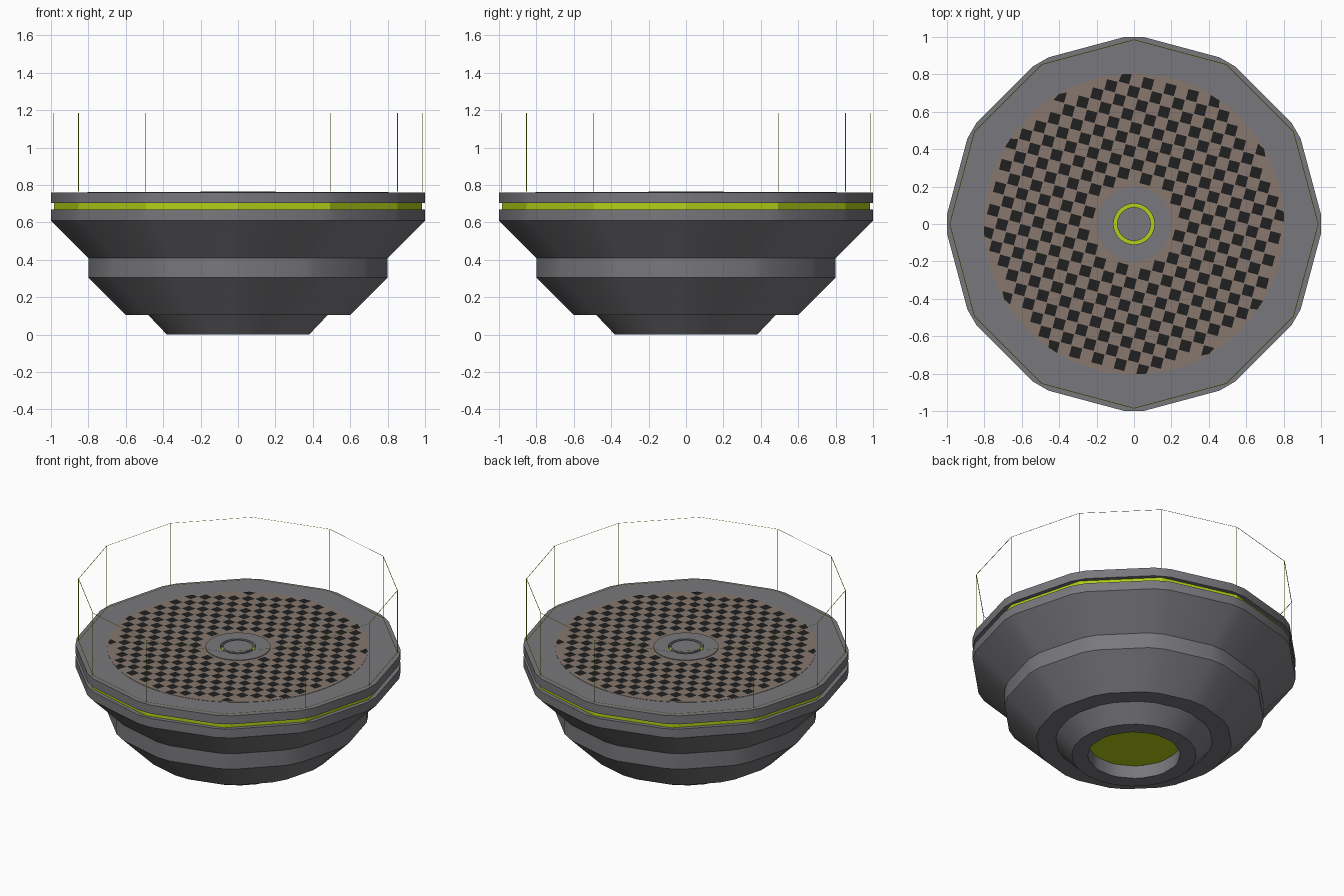
import bpy, bmesh, math
from mathutils import Matrix, Vector

if "Cube" in bpy.data.objects:
    bpy.data.objects.remove(bpy.data.objects["Cube"])


def material(name, rgb):
    m = bpy.data.materials.new(name)
    m.diffuse_color = (*rgb, 1)
    m.use_nodes = True
    m.node_tree.nodes["Principled BSDF"].inputs["Base Color"].default_value = m.diffuse_color
    return m


GREY = material("grey metal", (0.19, 0.19, 0.205))
GREEN = material("lime green", (0.45, 0.62, 0.008))
BROWN = material("brown mesh", (0.24, 0.185, 0.155))
DARK = material("near black", (0.014, 0.014, 0.014))


def chamfered(r, z):
    """Twelve-sided ring whose corners are cut to a constant width."""
    pts = []
    for i in range(12):
        rot = Matrix.Rotation(math.radians(30 * i), 3, 'Z')
        pts += [rot @ Vector((r, s * 0.05, z)) for s in (-1, 1)]
    return pts


def regular(n):
    def ring(r, z):
        return [Vector((r * math.cos(2 * math.pi * i / n),
                        r * math.sin(2 * math.pi * i / n), z)) for i in range(n)]
    return ring


def finish(name, bm, mats, smooth=False):
    mesh = bpy.data.meshes.new(name)
    bm.to_mesh(mesh)
    bm.free()
    for m in mats:
        mesh.materials.append(m)
    ob = bpy.data.objects.new(name, mesh)
    bpy.context.collection.objects.link(ob)
    if smooth:
        bpy.ops.object.select_all(action='DESELECT')
        ob.select_set(True)
        bpy.context.view_layer.objects.active = ob
        bpy.ops.object.shade_smooth_by_angle(angle=math.radians(32))
    return ob


def lathe(name, profile, ring, mats, cap_start=False, cap_end=False, rule=None, smooth=True):
    """Skin a list of (radius, height) rings; profile runs from bottom outwards and up."""
    bm = bmesh.new()
    rings = [[bm.verts.new(p) for p in ring(r, z)] for r, z in profile]
    n = len(rings[0])
    for k, (a, b) in enumerate(zip(rings, rings[1:])):
        for i in range(n):
            j = (i + 1) % n
            f = bm.faces.new((a[i], a[j], b[j], b[i]))
            f.material_index = rule(k) if rule else 0
    if cap_start:
        bm.faces.new(rings[0][::-1])
    if cap_end:
        bm.faces.new(rings[-1])
    return finish(name, bm, mats, smooth)


# Stepped housing, open at the bottom recess and under the grille
lathe("housing", [(0.28, 0.09), (0.28, 0), (0.38, 0), (0.48, 0.105), (0.6, 0.105),
                  (0.8, 0.305), (0.8, 0.41), (1, 0.61), (1, 0.67), (0.95, 0.67)],
      chamfered, [GREY])
lathe("top_rim", [(0.95, 0.703), (1, 0.703), (1, 0.76), (0.78, 0.76)], chamfered, [GREY])

# Green strip in the side groove and green plate in the bottom recess
lathe("side_strip", [(0.985, 0.669), (0.985, 0.704)], regular(12), [GREEN], smooth=False)
lathe("bottom_plate", [(0.285, 0.088), (0.285, 0.092)], chamfered, [GREEN], True, True, smooth=False)

# Grille: brown annulus with dark checks
TOP = 0.762
lathe("grille", [(0.805, 0.758), (0.805, TOP), (0.195, TOP)], regular(64), [BROWN])
bm = bmesh.new()
cell, half = 0.062, 0.029
turn = Matrix.Rotation(math.radians(-15), 3, 'Z')
for i in range(-14, 15):
    for j in range(-14, 15):
        c = turn @ Vector((i * cell, j * cell, 0))
        if (i + j) % 2 or not 0.2 < c.length < 0.79:
            continue
        corners = []
        for sx, sy in ((-1, -1), (1, -1), (1, 1), (-1, 1)):
            p = c + turn @ Vector((sx * half, sy * half, 0))
            p *= min(max(p.length, 0.2), 0.803) / p.length
            corners.append(bm.verts.new((p.x, p.y, TOP + 0.002)))
        bm.faces.new(corners)
finish("grille_checks", bm, [DARK])

# Centre hub with a green-floored groove
lathe("centre_hub", [(0.2, 0.755), (0.2, 0.766), (0.109, 0.766), (0.109, 0.735),
                     (0.09, 0.735), (0.09, 0.766)],
      regular(48), [GREY, GREEN], cap_end=True, rule=lambda k: int(k == 3))

# Hair-thin frame of the clear screen: flat top and bottom rings, radial uprights
R0, R1, Z0, Z1 = 0.983, 0.987, 0.764, 1.185
for name, z in (("screen_bottom_edge", Z0), ("screen_top_edge", Z1)):
    lathe(name, [(R1, z), (R0, z)], regular(12), [GREEN], smooth=False)
bm = bmesh.new()
for i in range(12):
    rot = Matrix.Rotation(math.radians(30 * i), 3, 'Z')
    bm.faces.new([bm.verts.new(rot @ Vector((r, 0, z)))
                  for r, z in ((R0, Z0), (R1, Z0), (R1, Z1), (R0, Z1))])
finish("screen_uprights", bm, [GREEN])
